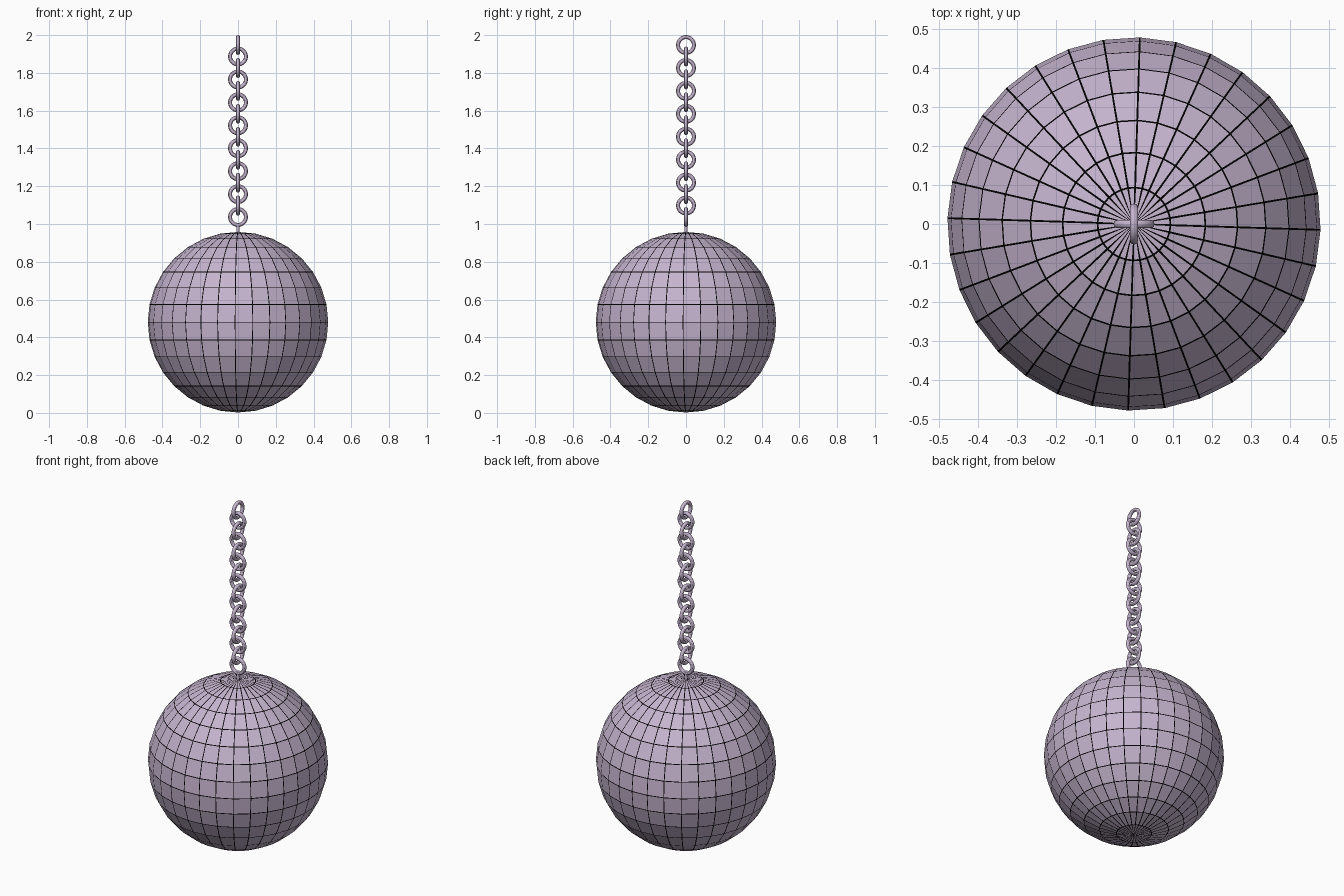
import bpy, bmesh, math
from mathutils import Matrix

cube = bpy.data.objects.get("Cube")
if cube:
    bpy.data.objects.remove(cube, do_unlink=True)


def material(name, color):
    m = bpy.data.materials.new(name)
    m.use_nodes = True
    m.diffuse_color = (*color, 1)
    m.node_tree.nodes["Principled BSDF"].inputs["Base Color"].default_value = (*color, 1)
    return m


lilac = material("pale lilac metal", (0.56, 0.46, 0.62))
black = material("black seam", (0.0, 0.0, 0.0))

RADIUS, CENTRE = 0.478, 0.48
LINK_MAJOR, LINK_MINOR = 0.042, 0.0105
LINKS, SPACING = 16, 0.0607

# Faceted ball: every panel is inset, leaving a black border along the seams
bm = bmesh.new()
bmesh.ops.create_uvsphere(bm, u_segments=32, v_segments=16, radius=RADIUS)
border = bmesh.ops.inset_individual(bm, faces=bm.faces[:], thickness=0.0033)["faces"]
for face in border:
    face.material_index = 1
turn = Matrix.Rotation(math.radians(-1.8), 4, "Z")
bmesh.ops.transform(bm, matrix=Matrix.Translation((0, 0, CENTRE)) @ turn, verts=bm.verts)
mesh = bpy.data.meshes.new("ball")
bm.to_mesh(mesh)
bm.free()
mesh.materials.append(lilac)
mesh.materials.append(black)
bpy.context.collection.objects.link(bpy.data.objects.new("ball", mesh))

# Short post joining the chain to the ball
bpy.ops.mesh.primitive_cylinder_add(vertices=16, radius=0.009, depth=0.08,
                                    location=(0, 0, 0.965))
post = bpy.context.object
post.name = "chain_post"
post.data.materials.append(lilac)
bpy.ops.object.shade_smooth_by_angle()

# Chain of round links, alternately facing the side and the front
top = 2 - LINK_MAJOR - LINK_MINOR
for i in range(LINKS):
    spin = 0 if i % 2 else math.pi / 2
    bpy.ops.mesh.primitive_torus_add(
        major_segments=32, minor_segments=12,
        major_radius=LINK_MAJOR, minor_radius=LINK_MINOR,
        location=(0, 0, top - i * SPACING), rotation=(math.pi / 2, 0, spin))
    link = bpy.context.object
    link.name = f"chain_link_{i + 1}"
    link.data.materials.append(lilac)
    bpy.ops.object.shade_smooth_by_angle()
